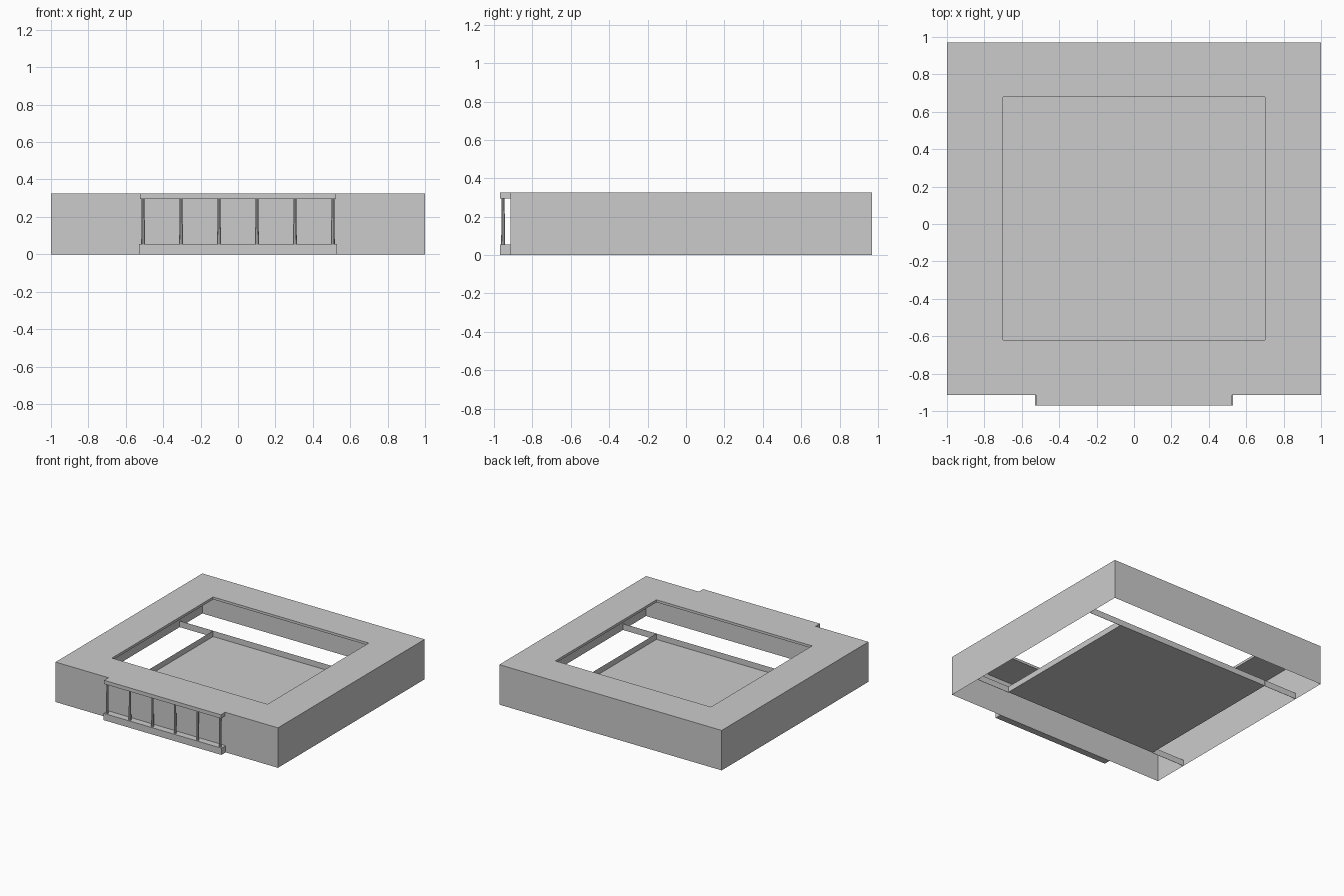
import bpy, bmesh
from mathutils import Vector

cube = bpy.data.objects.get("Cube")
if cube:
    bpy.data.objects.remove(cube, do_unlink=True)

GREY = (0.6, 0.6, 0.6, 1)
mat = bpy.data.materials.new("plain grey")
mat.use_nodes = True
mat.diffuse_color = GREY
mat.node_tree.nodes["Principled BSDF"].inputs["Base Color"].default_value = GREY

# Overall layout
X, FRONT, BACK, TOP = 1.0, -0.915, 0.97, 0.325
HX, HY0, HY1 = 0.70, -0.62, 0.68
LIP, RIB = 0.02, 0.05


def finish(name, bm):
    mesh = bpy.data.meshes.new(name)
    bm.to_mesh(mesh)
    bm.free()
    mesh.materials.append(mat)
    obj = bpy.data.objects.new(name, mesh)
    bpy.context.collection.objects.link(obj)
    return obj


def box(name, lo, hi):
    bm = bmesh.new()
    bmesh.ops.create_cube(bm, size=1)
    lo, hi = Vector(lo), Vector(hi)
    for v in bm.verts:
        v.co = (lo + hi) / 2 + v.co * (hi - lo)
    return finish(name, bm)


def loop(bm, x, y0, y1, z):
    return [bm.verts.new(p) for p in ((-x, y0, z), (x, y0, z), (x, y1, z), (-x, y1, z))]


def bridge(bm, a, b):
    for i in range(4):
        j = (i + 1) % 4
        bm.faces.new((a[i], a[j], b[j], b[i]))


# Open-bottomed shell: thin walls, flat roof border and the lip of its opening
bm = bmesh.new()
rings = [loop(bm, X, FRONT, BACK, 0), loop(bm, X, FRONT, BACK, TOP),
         loop(bm, HX, HY0, HY1, TOP), loop(bm, HX, HY0, HY1, TOP - LIP),
         loop(bm, X, FRONT, BACK, TOP - LIP)]
for a, b in zip(rings, rings[1:]):
    bridge(bm, a, b)
finish("roof_shell", bm)

# Floor panel below the opening, with an upright rim on each side
bm = bmesh.new()
floor = loop(bm, HX, HY0, HY1, 0.003)
bm.faces.new(floor)
rim = loop(bm, HX, HY0, HY1, RIB)
bridge(bm, floor, rim)
finish("floor_panel", bm)

# Thin cross ribs carrying the floor out to the side walls
for label, y in (("front", HY0), ("back", HY1)):
    for side, s in (("left", 1), ("right", -1)):
        xs = sorted((s * HX, s * X))
        box(f"{label}_{side}_rib", (xs[0], y - 0.001, 0), (xs[1], y + 0.001, RIB))

# Shallow front balcony: base slab, top rail and slim posts
box("balcony_base", (-0.53, -0.97, 0), (0.53, FRONT, 0.055))
box("balcony_rail", (-0.525, -0.97, 0.295), (0.525, FRONT, TOP))
for i in range(6):
    bm = bmesh.new()
    bmesh.ops.create_cone(bm, cap_ends=True, segments=8, radius1=0.010,
                          radius2=0.008, depth=0.24)
    bmesh.ops.translate(bm, verts=bm.verts, vec=(-0.5075 + i * 0.203, -0.953, 0.175))
    finish(f"balcony_post_{i + 1}", bm)
